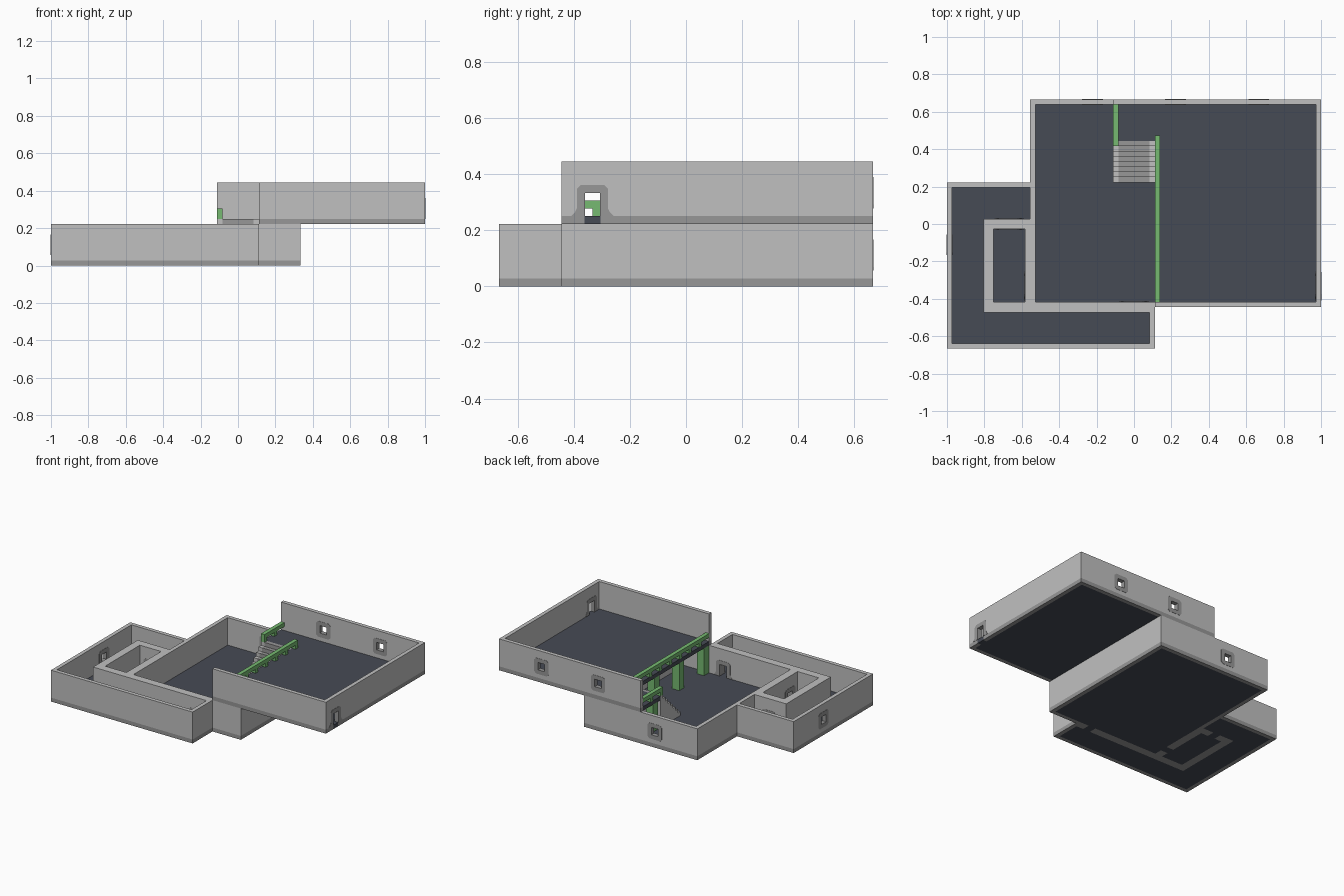
import bpy, bmesh
from mathutils import Vector

cube = bpy.data.objects.get("Cube")
if cube:
    bpy.data.objects.remove(cube, do_unlink=True)

S = 2 / 72  # one building module (wall thickness); all sizes below are in modules


def material(name, rgb):
    m = bpy.data.materials.new(name)
    m.use_nodes = True
    m.diffuse_color = (*rgb, 1)
    bsdf = next(n for n in m.node_tree.nodes if n.type == 'BSDF_PRINCIPLED')
    bsdf.inputs["Base Color"].default_value = (*rgb, 1)
    bsdf.inputs["Roughness"].default_value = 0.9
    return m


WALL = material("light grey wall", (0.53, 0.53, 0.53))
TRIM = material("mid grey trim", (0.31, 0.31, 0.31))
FLOOR = material("dark slate floor", (0.062, 0.070, 0.090))
GREEN = material("green paint", (0.18, 0.49, 0.165))


def box(bm, x0, x1, y0, y1, z0, z1, mat=0):
    verts = bmesh.ops.create_cube(bm, size=1)["verts"]
    for v in verts:
        v.co = Vector((x0 + (v.co.x + .5) * (x1 - x0),
                       y0 + (v.co.y + .5) * (y1 - y0),
                       z0 + (v.co.z + .5) * (z1 - z0)))
    for f in {f for v in verts for f in v.link_faces}:
        f.material_index = mat


def finish(bm, name, mats):
    bmesh.ops.recalc_face_normals(bm, faces=bm.faces[:])
    bmesh.ops.scale(bm, vec=(S, S, S), verts=bm.verts[:])
    me = bpy.data.meshes.new(name)
    bm.to_mesh(me)
    bm.free()
    for m in mats:
        me.materials.append(m)
    ob = bpy.data.objects.new(name, me)
    bpy.context.collection.objects.link(ob)
    return ob


def boxes(name, mat, parts):
    bm = bmesh.new()
    for p in parts:
        box(bm, *p)
    return finish(bm, name, [mat])


# Half outlines of the opening surrounds: (offset along wall, height)
DOOR = [(.95, 1), (2.75, 1), (2.25, 1.5), (2, 2), (2, 4.5), (1.5, 5), (0, 5), (0, 3.95), (.95, 3.95)]
WINDOW = [(0, 4.95), (.95, 4.95), (.95, 3.05), (0, 3.05), (0, 2), (1.5, 2),
          (2, 2.5), (2, 5.5), (1.5, 6), (0, 6)]


def surround(name, along_x, at, c0, c1, z, outline):
    """Flush trim around an opening, passing through the wall."""
    bm = bmesh.new()
    for side in (1, -1):
        lo, hi = c0 - .06, c1 + .06
        ring = [bm.verts.new((at + side * a, lo, z + h) if along_x else (lo, at + side * a, z + h))
                for a, h in outline]
        face = bm.faces.new(ring)
        ext = bmesh.ops.extrude_face_region(bm, geom=[face])["geom"]
        move = (0, hi - lo, 0) if along_x else (hi - lo, 0, 0)
        bmesh.ops.translate(bm, vec=move, verts=[g for g in ext if isinstance(g, bmesh.types.BMVert)])
    finish(bm, name, [TRIM])


def wall(name, x0, x1, y0, y1, z=0, doors=(), windows=()):
    """Straight wall with a trim base band, split around its openings."""
    bm = bmesh.new()
    along_x = (x1 - x0) > (y1 - y0)
    a, b = (x0, x1) if along_x else (y0, y1)

    def piece(p, q, h0, h1, mat):
        if along_x:
            box(bm, p, q, y0, y1, z + h0, z + h1, mat)
        else:
            box(bm, x0, x1, p, q, z + h0, z + h1, mat)

    pos = a
    for c, is_door in sorted([(d, True) for d in doors] + [(w, False) for w in windows]):
        piece(pos, c - 1, 0, 1, 1)
        piece(pos, c - 1, 1, 8, 0)
        if is_door:
            piece(c - 1, c + 1, 4, 8, 0)
        else:
            piece(c - 1, c + 1, 0, 1, 1)
            piece(c - 1, c + 1, 1, 3, 0)
            piece(c - 1, c + 1, 5, 8, 0)
        c0, c1 = (y0, y1) if along_x else (x0, x1)
        surround(name + ("_door_surround" if is_door else "_window_surround"),
                 along_x, c, c0, c1, z, DOOR if is_door else WINDOW)
        pos = c + 1
    piece(pos, b, 0, 1, 1)
    piece(pos, b, 1, 8, 0)
    finish(bm, name, [WALL, TRIM])


# Corridor walls
wall("corridor_front_wall", -36, 4, -24, -23)
wall("corridor_side_wall", -36, -35, -23, 7, windows=[-4])
wall("corridor_back_wall", -36, -20, 7, 8)
wall("corridor_end_wall", 3, 4, -23, -17)
# Small inner room walls
wall("room_side_wall", -29, -27, -15, -1)
wall("room_back_wall", -29, -20, -1, 1, doors=[-24])
wall("room_hall_wall", -21, -19, -15, -1, doors=[-12])
# Lower hall walls
wall("hall_corridor_wall", -29, 4, -17, -15, doors=[0])
wall("hall_front_wall", 4, 12, -16, -15)
wall("hall_east_wall", 11, 12, -15, 23)
wall("hall_back_wall", -20, 12, 23, 24, windows=[-8])
wall("hall_west_wall", -20, -19, -1, 23)
# Upper storey walls
wall("upper_front_wall", 4, 36, -16, -15, 8)
wall("upper_east_wall", 35, 36, -15, 23, 8, doors=[-12])
wall("upper_back_wall", -4, 36, 23, 24, 8, windows=[8, 24])

# Floors, with thresholds running through the doorways
boxes("lower_floor", FLOOR, [
    (-19, 11, -15, 23, 0, 1), (-27, -21, -15, -1, 0, 1),
    (-35, -29, -23, 7, 0, 1), (-29, -20, 1, 7, 0, 1), (-29, 3, -23, -17, 0, 1),
    (-25, -23, -1, 1, 0, 1), (-21, -19, -13, -11, 0, 1), (-1, 1, -17, -15, 0, 1)])
boxes("upper_floor", FLOOR, [
    (4, 35, -15, 23, 8, 9), (-4, 4, 16, 23, 8, 9), (35, 36, -13, -11, 8, 9)])

# Stairs: trim treads between light side strings
bm = bmesh.new()
for i in range(8):
    y, top = 8 + i, 2 + i
    box(bm, -3, 3, y, y + 1, 1, top, 1)
    for x in (-4, 3):
        box(bm, x, x + 1, y, y + 1, 1, top, 0)
finish(bm, "stairs", [WALL, TRIM])


def railing(name, x, y0, y1, posts):
    boxes(name, GREEN, [(x, x + 1, y0, y1, 10, 11)] +
          [(x, x + 1, p, p + 1, 9, 10) for p in posts])


railing("gallery_railing", 4, -15, 17, range(-12, 17, 4))
railing("landing_railing", -4, 15, 23, (15, 19))

# Pillars under the edge of the upper floor
for i, (x, y) in enumerate([(4, -15), (4, -5), (4, 5), (-4, 17)]):
    boxes(f"pillar_{i + 1}", GREEN, [(x, x + 2, y, y + 2, 1, 8)])
